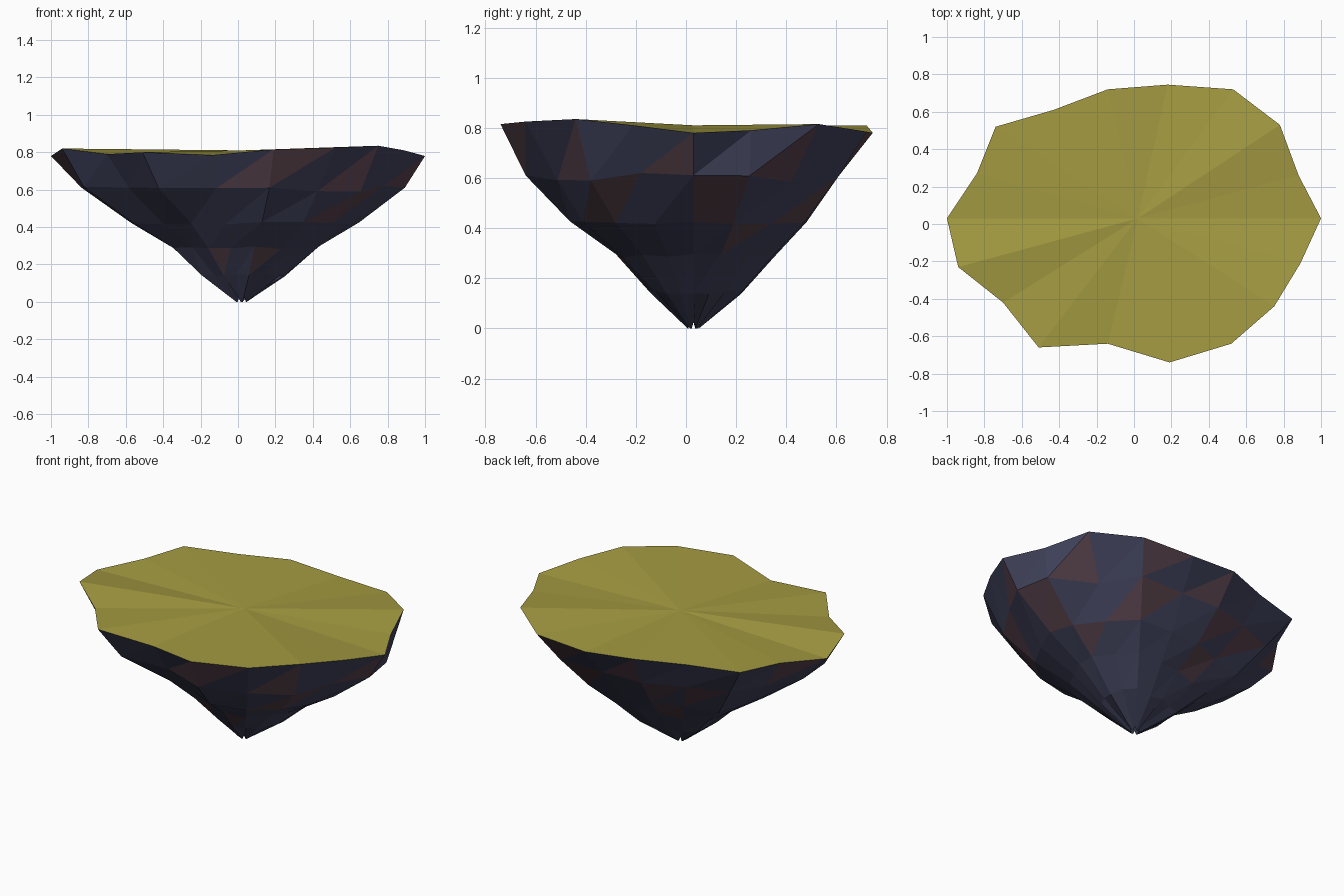
import bpy
import random
from mathutils import Vector

cube = bpy.data.objects.get("Cube")
if cube:
    bpy.data.objects.remove(cube, do_unlink=True)
random.seed(4)


def make_material(name, color):
    mat = bpy.data.materials.new(name)
    mat.use_nodes = True
    mat.diffuse_color = (*color, 1)
    bsdf = next(n for n in mat.node_tree.nodes if n.type == 'BSDF_PRINCIPLED')
    bsdf.inputs["Base Color"].default_value = (*color, 1)
    bsdf.inputs["Roughness"].default_value = 0.9
    return mat


def make_object(name, verts, faces, materials, indices=None):
    mesh = bpy.data.meshes.new(name)
    mesh.from_pydata(verts, [], faces)
    for mat in materials:
        mesh.materials.append(mat)
    for poly, index in zip(mesh.polygons, indices or []):
        poly.material_index = index
    mesh.update()
    obj = bpy.data.objects.new(name, mesh)
    bpy.context.collection.objects.link(obj)
    return obj


grass = make_material("dry_grass", (.375, .33, .053))
slate = make_material("dark_slate", (.052, .055, .105))
earth = make_material("brown_earth", (.093, .053, .07))

# Rim point x, y, z, then the width of the first and second ledge below it
spokes = [
    (1, .03, .78, .89, .64), (.88, .26, .79, .97, .69),
    (.78, .53, .815, .78, .62), (.53, .72, .785, .84, .64),
    (.18, .745, .78, .81, .63), (-.14, .72, .81, .84, .63),
    (-.43, .61, .81, .86, .64), (-.74, .52, .81, .83, .64),
    (-.84, .27, .8, .87, .64), (-1, .03, .78, .84, .58),
    (-.94, -.23, .82, .88, .6), (-.7, -.42, .79, .84, .58),
    (-.51, -.66, .8, .84, .51), (-.14, -.64, .785, .84, .56),
    (.19, -.74, .815, .87, .64), (.52, -.64, .825, .81, .66),
    (.75, -.44, .835, .87, .66), (.89, -.21, .81, .87, .65),
]
count = len(spokes)
axis = Vector((.02, .03, 0))
heights = [.615, .42, .29, .145]


def ledge_point(spoke, width, z):
    point = axis + (Vector((spoke[0], spoke[1], 0)) - axis) * width
    point.z = z
    return point


# Grassy top: a fan from a slightly raised middle
rim = [Vector(s[:3]) for s in spokes]
make_object("grass_top", rim + [Vector((axis.x, axis.y, .81))],
            [(i, (i + 1) % count, count) for i in range(count)], [grass])

# Rock underside: ledges tapering to a jagged tip, fuller at the back
low_ledge = {2, 15, 16}
verts = list(rim)
for level, height in enumerate(heights):
    for i, s in enumerate(spokes):
        back = max(s[1], 0)
        width = (s[3], s[4], s[4] * (.65 + .1 * back), s[4] * (.36 + .09 * back))[level]
        z = height + random.uniform(-.008, .008)
        if level == 0 and i in low_ledge:
            z -= .03
        if level > 1:
            width *= random.uniform(.96, 1.04)
        verts.append(ledge_point(s, width, z))
for i, s in enumerate(spokes):
    verts.append(ledge_point(s, .03, .0 if i % 3 else .025))

# Earth patches per band: sectors of upright (a) and hanging (b) triangles
earth_a = [{1, 4, 13, 15, 17}, {0, 2, 15}, {5}, set()]
earth_b = [{3, 8, 9, 14}, {0, 3, 5, 6, 16}, {1, 5}, {12, 14}]
faces, colors = [], []
for band in range(len(heights)):
    upper, lower = band * count, (band + 1) * count
    for i in range(count):
        j = (i + 1) % count
        faces.append((lower + i, lower + j, upper + j))
        colors.append(int(i in earth_a[band]))
        faces.append((upper + i, lower + i, upper + j))
        colors.append(int(i in earth_b[band]))

# Narrow tip
upper, lower = len(heights) * count, (len(heights) + 1) * count
for i in range(count):
    j = (i + 1) % count
    faces.append((upper + i, lower + i, lower + j, upper + j))
    colors.append(0)
make_object("rock_underside", verts, faces, [slate, earth], colors)
